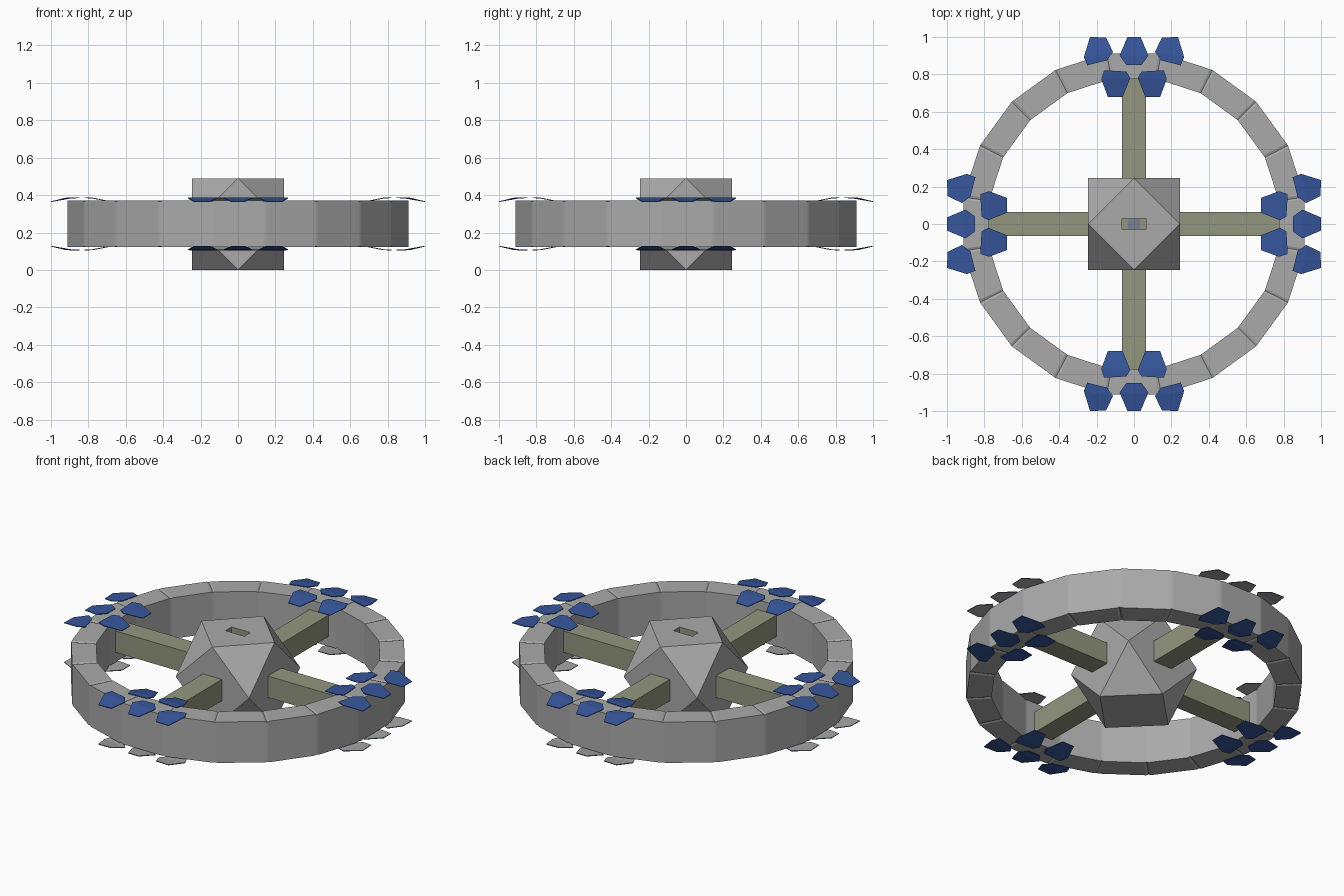
import bpy, bmesh, math
from mathutils import Matrix

if "Cube" in bpy.data.objects:
    bpy.data.objects.remove(bpy.data.objects["Cube"])

CZ = 0.246  # mid height of the whole wheel


def material(name, rgb):
    m = bpy.data.materials.new(name)
    m.diffuse_color = (*rgb, 1)
    m.use_nodes = True
    m.node_tree.nodes["Principled BSDF"].inputs["Base Color"].default_value = m.diffuse_color
    return m


GREY = material("stone grey", (0.40, 0.40, 0.40))
OLIVE = material("olive", (0.29, 0.305, 0.21))
BLUE = material("deep blue", (0.037, 0.093, 0.33))
SLATE = material("slate blue", (0.19, 0.22, 0.30))


def finish(bm, name, *mats, normals=True):
    if normals:
        bmesh.ops.recalc_face_normals(bm, faces=bm.faces)
    me = bpy.data.meshes.new(name)
    bm.to_mesh(me)
    bm.free()
    ob = bpy.data.objects.new(name, me)
    bpy.context.collection.objects.link(ob)
    for m in mats:
        me.materials.append(m)
    return ob


def box(name, size, loc, mat):
    bm = bmesh.new()
    bmesh.ops.create_cube(bm, size=1, matrix=Matrix.Translation(loc) @ Matrix.Diagonal((*size, 1)))
    return finish(bm, name, mat)


def select_only(ob):
    bpy.ops.object.select_all(action='DESELECT')
    ob.select_set(True)
    bpy.context.view_layer.objects.active = ob


# Rim: 20-sided ring with shallow joint grooves in its top and bottom
N, RO, RI, H = 20, 0.924, 0.785, 0.124
bm = bmesh.new()
rings = []
half = math.pi / N
for k in range(N):
    for d in (-0.014, 0, 0.014):
        a = (2 * k + 1) * half + d
        f = math.cos(half) / math.cos(half - abs(d))  # stay on the straight side
        h = H - 0.005 if d == 0 else H
        rings.append([bm.verts.new((r * f * math.cos(a), r * f * math.sin(a), CZ + z))
                      for r, z in ((RO, -h), (RO, h), (RI, h), (RI, -h))])
for i, p in enumerate(rings):
    q = rings[(i + 1) % len(rings)]
    for j in range(4):
        n = (j + 1) % 4
        bm.faces.new((p[j], q[j], q[n], p[n]))
rim = finish(bm, "rim", GREY)
select_only(rim)
bpy.ops.object.shade_smooth_by_angle(angle=math.radians(19))

# Spokes: two crossing square bars
box("spoke_across", (1.55, 0.127, 0.13), (0, 0, CZ), OLIVE)
box("spoke_along", (0.127, 1.55, 0.13), (0, 0, CZ), OLIVE)

# Hub: cuboctahedron with a slot in its top
A = 0.245
bm = bmesh.new()
for s in (-A, A):
    for t in (-A, A):
        for co in ((s, t, 0), (s, 0, t), (0, s, t)):
            bm.verts.new((co[0], co[1], co[2] + A))
bmesh.ops.convex_hull(bm, input=bm.verts)
bmesh.ops.dissolve_limit(bm, angle_limit=0.02, verts=bm.verts, edges=bm.edges)
hub = finish(bm, "hub", GREY)
cutter = box("slot_cutter", (0.127, 0.058, 0.3), (0, 0, 0.46), OLIVE)
cutter.hide_render = True
mod = hub.modifiers.new("slot", 'BOOLEAN')
mod.operation = 'DIFFERENCE'
mod.object = cutter
mod.solver = 'EXACT'
mod.material_mode = 'TRANSFER'
select_only(hub)
bpy.ops.object.modifier_apply(modifier=mod.name)
bpy.data.objects.remove(cutter)
box("slot_plate", (0.064, 0.052, 0.006), (0, 0, CZ + 0.068), SLATE)

# Plates: outlines (wide end first, the last two points are the drooping tip)
middle = [(-0.04, 0.85), (0.04, 0.85), (0.077, 0.90), (0.035, 1.0), (-0.035, 1.0), (-0.077, 0.90)]
outer = [(0.145, 0.875), (0.25, 0.848), (0.268, 0.893), (0.235, 1.0), (0.15, 0.997), (0.112, 0.92)]
inner = [(0.16, 0.822), (0.04, 0.815), (0.02, 0.78), (0.06, 0.68), (0.14, 0.68), (0.175, 0.775)]


def flip(pts):
    return [(-x, y) for x, y in pts]


def plate(name, pts, quarter, side):
    rot = Matrix.Rotation(quarter * math.pi / 2, 4, 'Z')
    bm = bmesh.new()

    def layer(drop):
        zs = (0.142, 0.142, 0.140, 0.121, 0.121, 0.140)
        vs = [bm.verts.new((x, y, CZ + side * (z - drop))) for (x, y), z in zip(pts, zs)]
        faces = [bm.faces.new((vs[0], vs[1], vs[2], vs[5])), bm.faces.new((vs[5], vs[2], vs[3], vs[4]))]
        return vs, faces

    top, _ = layer(0)
    low, under = layer(0.004)
    for i in range(6):
        j = (i + 1) % 6
        bm.faces.new((top[i], top[j], low[j], low[i]))
    for f in under:  # grey on the face towards the rim
        f.material_index = 1
    bmesh.ops.transform(bm, matrix=rot, verts=bm.verts)
    finish(bm, name, BLUE, GREY)


for side, label in ((1, "upper"), (-1, "lower")):
    for q in range(4):
        for i, pts in enumerate((middle, outer, flip(outer), inner, flip(inner))):
            plate(f"{label}_plate_{q}_{i}", pts, q, side)
